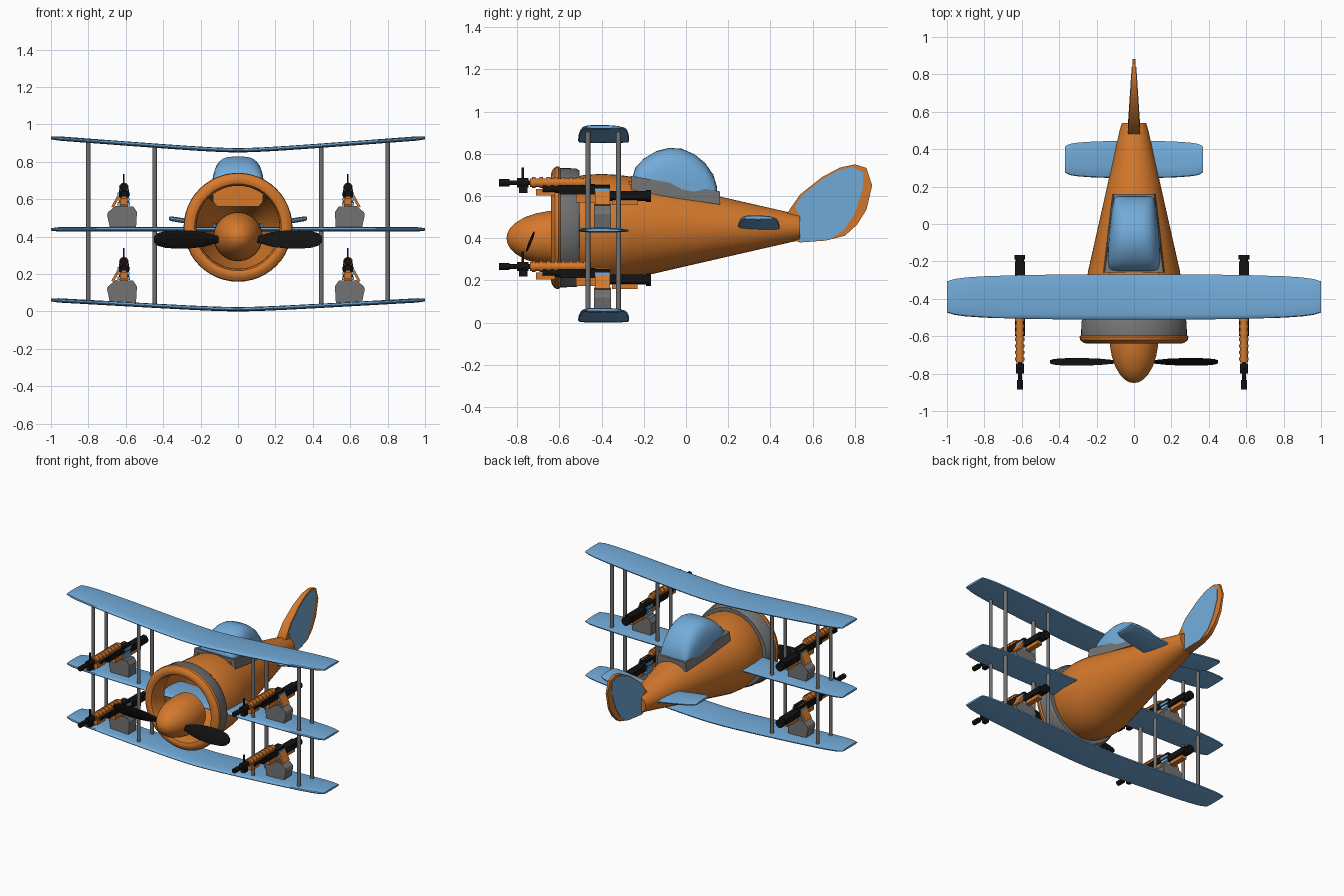
import bpy, bmesh, math
from mathutils import Matrix, Vector


def material(name, r, g, b):
    m = bpy.data.materials.new(name)
    m.diffuse_color = (r, g, b, 1)
    return m


ORANGE = material("orange", 0.66, 0.19, 0.025)
BLUE = material("sky blue", 0.17, 0.41, 0.70)
GRAY = material("gray", 0.17, 0.17, 0.17)
BLACK = material("black", 0.006, 0.006, 0.006)


def finish(name, bm, mats, angle=40):
    bmesh.ops.recalc_face_normals(bm, faces=bm.faces)
    me = bpy.data.meshes.new(name)
    bm.to_mesh(me)
    bm.free()
    for m in mats:
        me.materials.append(m)
    ob = bpy.data.objects.new(name, me)
    bpy.context.collection.objects.link(ob)
    bpy.context.view_layer.objects.active = ob
    ob.select_set(True)
    bpy.ops.object.shade_smooth_by_angle(angle=math.radians(angle))
    ob.select_set(False)
    return ob


def loft(name, rings, mat, cap0=True, cap1=True, loop=False, angle=40):
    bm = bmesh.new()
    vs = [[bm.verts.new(p) for p in r] for r in rings]
    n = len(vs[0])
    pairs = list(zip(vs, vs[1:])) + ([(vs[-1], vs[0])] if loop else [])
    for a, b in pairs:
        for i in range(n):
            j = (i + 1) % n
            bm.faces.new((a[i], a[j], b[j], b[i]))
    if cap0 and not loop:
        bm.faces.new(vs[0])
    if cap1 and not loop:
        bm.faces.new(vs[-1])
    return finish(name, bm, [mat], angle)


def ellipse(y, rx, z0, z1, n=48):
    c, h = (z0 + z1) / 2, (z1 - z0) / 2
    return [(rx * math.cos(2 * math.pi * i / n), y, c + h * math.sin(2 * math.pi * i / n)) for i in range(n)]


def lathe(name, profile, zc, mat, **kw):
    return loft(name, [ellipse(y, r, zc - r, zc + r) for y, r in profile], mat, **kw)


# Fuselage, hollow and open at the nose
loft("fuselage", [ellipse(*s) for s in (
    (-0.53, 0.235, 0.21, 0.69), (-0.48, 0.25, 0.195, 0.70), (-0.40, 0.26, 0.187, 0.705),
    (-0.32, 0.256, 0.194, 0.70), (-0.25, 0.245, 0.21, 0.69), (0.15, 0.155, 0.302, 0.60),
    (0.50, 0.077, 0.382, 0.52), (0.54, 0.065, 0.39, 0.51))], ORANGE, cap0=False)

# Engine cowl: gray band and rounded orange lip
lathe("cowl_band", [(-0.505, 0.24), (-0.505, 0.27), (-0.52, 0.281), (-0.60, 0.283), (-0.60, 0.23)], 0.45, GRAY, loop=True)
lathe("cowl_lip", [(-0.595, 0.283), (-0.603, 0.291), (-0.62, 0.288), (-0.635, 0.27), (-0.64, 0.25),
                   (-0.632, 0.232), (-0.61, 0.223), (-0.50, 0.222), (-0.50, 0.238), (-0.595, 0.24)], 0.45, ORANGE, loop=True)

# Spinner and two pitched propeller blades
lathe("spinner", [(-0.85, 0.002), (-0.846, 0.025), (-0.832, 0.05), (-0.805, 0.075), (-0.765, 0.099),
                  (-0.71, 0.118), (-0.65, 0.129), (-0.60, 0.131), (-0.54, 0.128)], 0.40, ORANGE)
for s, side in ((1, "right"), (-1, "left")):
    rings = []
    for x, c in ((0.09, 0.015), (0.13, 0.026), (0.18, 0.042), (0.25, 0.051), (0.33, 0.053),
                 (0.39, 0.048), (0.43, 0.036), (0.45, 0.015)):
        ring = []
        for i in range(12):
            a = 2 * math.pi * i / 12
            u, v = c * math.cos(a), 0.007 * math.sin(a)
            ring.append((s * x, -0.737 + s * 0.37 * u + 0.93 * v, 0.385 + 0.93 * u - s * 0.37 * v))
        rings.append(ring)
    loft("propeller_blade_" + side, rings, BLACK)

# Wings and tailplane: rounded tips, thin section
TIPS = ((0, 1), (0.06, 1), (0.14, 1), (0.25, 0.995), (0.4, 0.99), (0.6, 0.965), (0.8, 0.915), (0.9, 0.86), (0.96, 0.79), (1, 0.69))
SECTION = ((-1, 0), (-0.96, 0.5), (-0.8, 0.85), (-0.4, 1), (0.2, 0.95), (0.7, 0.65), (1, 0.1),
           (0.97, -0.5), (0.7, -0.75), (0, -0.85), (-0.7, -0.8), (-0.96, -0.5))


def wing(name, half, yc, hc, thick, zf):
    stations = [(-f, w) for f, w in TIPS[:0:-1]] + list(TIPS)
    rings = [[(f * half, yc + u * hc * w, zf(abs(f * half)) + v * thick * (0.6 if abs(f) == 1 else 1))
              for u, v in SECTION] for f, w in stations]
    loft(name, rings, BLUE)


def rise(x):
    return 0.066 * (math.hypot(x, 0.15) - 0.15) / (math.hypot(1, 0.15) - 0.15)


wing("upper_wing", 1, -0.39, 0.121, 0.0125, lambda x: 0.861 + rise(x))
wing("middle_wing", 1, -0.39, 0.121, 0.0125, lambda x: 0.438)
wing("lower_wing", 1, -0.39, 0.121, 0.0125, lambda x: 0.011 + rise(x) * 0.75)
wing("tailplane", 0.37, 0.345, 0.099, 0.014, lambda x: 0.436 + 0.165 * x)

# Wing struts
for i, x in enumerate((-0.80, -0.445, 0.445, 0.80)):
    for y in (-0.465, -0.32):
        h = rise(abs(x))
        rings = [[(x + 0.012 * math.cos(a * math.pi / 6), y + 0.012 * math.sin(a * math.pi / 6), z) for a in range(12)]
                 for z in (0.011 + 0.75 * h, 0.861 + h)]
        loft("wing_strut", rings, GRAY)

# Tail fin with blue side panels
FIN = ((0.48, 0.52), (0.54, 0.607), (0.645, 0.69), (0.73, 0.735), (0.80, 0.75), (0.855, 0.733), (0.882, 0.65),
       (0.855, 0.535), (0.81, 0.464), (0.753, 0.412), (0.663, 0.389), (0.54, 0.38), (0.48, 0.40))
PANEL = ((0.54, 0.505), (0.515, 0.55), (0.55, 0.603), (0.645, 0.68), (0.73, 0.725), (0.79, 0.738), (0.84, 0.71),
         (0.837, 0.63), (0.80, 0.52), (0.75, 0.44), (0.68, 0.394), (0.54, 0.383))


def fin_half(y):
    return 0.033 - 0.065 * (y - 0.48)


loft("tail_fin", [[(s * fin_half(y), y, z) for y, z in FIN] for s in (-1, 1)], ORANGE)
for s in (-1, 1):
    loft("fin_panel", [[(s * (fin_half(y) + d), y, z) for y, z in PANEL] for d in (-0.002, 0.003)], BLUE)

# Canopy, its frame and the cockpit front seen through the cowl
rings = []
for y, w, top in ((-0.25, 0.125, 0.70), (-0.24, 0.135, 0.735), (-0.20, 0.14, 0.777), (-0.14, 0.139, 0.813), (-0.08, 0.136, 0.828),
                  (-0.02, 0.131, 0.824), (0.04, 0.124, 0.798), (0.09, 0.116, 0.757), (0.13, 0.108, 0.70), (0.148, 0.10, 0.64)):
    base = 0.64 - 0.16 * (y + 0.25)
    ring = []
    for i in range(25):
        a = math.pi * i / 24
        c, s = math.cos(a), math.sin(a)
        ring.append((w * math.copysign(abs(c) ** 0.6, c), y, base + (top - base) * max(s, 0) ** 0.6))
    rings.append(ring)
loft("canopy", rings, BLUE, angle=50)
loft("canopy_frame", [[(-w, y, z0), (w, y, z0), (w - 0.008, y, z1), (-w + 0.008, y, z1)]
                      for y, w, z0, z1 in ((-0.26, 0.165, 0.62, 0.695), (0.16, 0.115, 0.56, 0.622))], GRAY)
loft("cockpit_front", [[(-0.11, y, 0.56), (0.11, y, 0.56), (0.135, y, 0.59), (0.13, y, 0.67), (-0.13, y, 0.67), (-0.135, y, 0.59)]
                       for y in (-0.27, -0.2)], ORANGE)


# Guns: rods and blocks as (colour, y start, y end, height, radius or half sizes)
RODS = ((1, -0.885, -0.835, 0.213, 0.017), (1, -0.84, -0.73, 0.213, 0.011), (0, -0.74, -0.45, 0.213, 0.021),
        (1, -0.68, -0.38, 0.185, 0.021), (1, -0.42, -0.17, 0.15, 0.023), (1, -0.19, -0.165, 0.15, 0.029), (1, -0.80, -0.745, 0.213, 0.022))
BLOCKS = ((1, -0.78, -0.768, 0.245, 0.004, 0.04), (1, -0.79, -0.75, 0.185, 0.014, 0.02), (0, -0.71, -0.62, 0.168, 0.014, 0.016),
          (1, -0.60, -0.36, 0.18, 0.027, 0.022), (0, -0.52, -0.43, 0.14, 0.02, 0.02), (2, -0.43, -0.36, 0.125, 0.033, 0.009),
          (2, -0.425, -0.365, 0.15, 0.03, 0.009), (2, -0.43, -0.36, 0.176, 0.033, 0.009), (0, -0.42, -0.37, 0.14, 0.022, 0.03),
          (0, -0.35, -0.23, 0.119, 0.018, 0.012), (1, -0.36, -0.20, 0.155, 0.027, 0.02))


def gun(name, x, z, s):
    bm = bmesh.new()

    def paint(verts, idx):
        for f in {f for v in verts for f in v.link_faces}:
            f.material_index = idx

    def rod(c, y0, y1, h, r):
        m = Matrix.Translation((x, (y0 + y1) / 2, z + h)) @ Matrix.Rotation(math.pi / 2, 4, 'X')
        paint(bmesh.ops.create_cone(bm, cap_ends=True, segments=14, radius1=r, radius2=r, depth=y1 - y0, matrix=m)["verts"], c)

    def block(c, y0, y1, h, hx, hz, dx=0, lean=0):
        m = (Matrix.Translation((x + s * dx, (y0 + y1) / 2, z + h)) @ Matrix.Rotation(s * lean, 4, 'Y')
             @ Matrix.Diagonal((2 * hx, y1 - y0, 2 * hz, 1)))
        paint(bmesh.ops.create_cube(bm, size=1, matrix=m)["verts"], c)
    for r in RODS:
        rod(*r)
    for i in range(8):  # cooling rings on the jacket
        rod(0, -0.73 + i * 0.035, -0.713 + i * 0.035, 0.213, 0.026)
    for b in BLOCKS:
        block(*b)
    block(0, -0.43, -0.36, 0.155, 0.007, 0.055, 0.035, -0.5)  # slanted brace
    finish(name, bm, [ORANGE, BLACK, BLUE], 35)
    # Pedestal
    prof = ((-0.065, 0), (0.075, 0), (0.09, 0.07), (0.085, 0.085), (0.045, 0.118), (-0.05, 0.115), (-0.07, 0.085))
    loft(name + "_pedestal", [[(x + s * u, y, z - 0.004 + v) for u, v in prof] for y in (-0.436, -0.355)], GRAY, angle=20)


for s, x, side in ((-1, -0.61, "left"), (1, 0.588, "right")):
    gun("upper_gun_" + side, x, 0.45, s)
    gun("lower_gun_" + side, x, 0.053, s)
